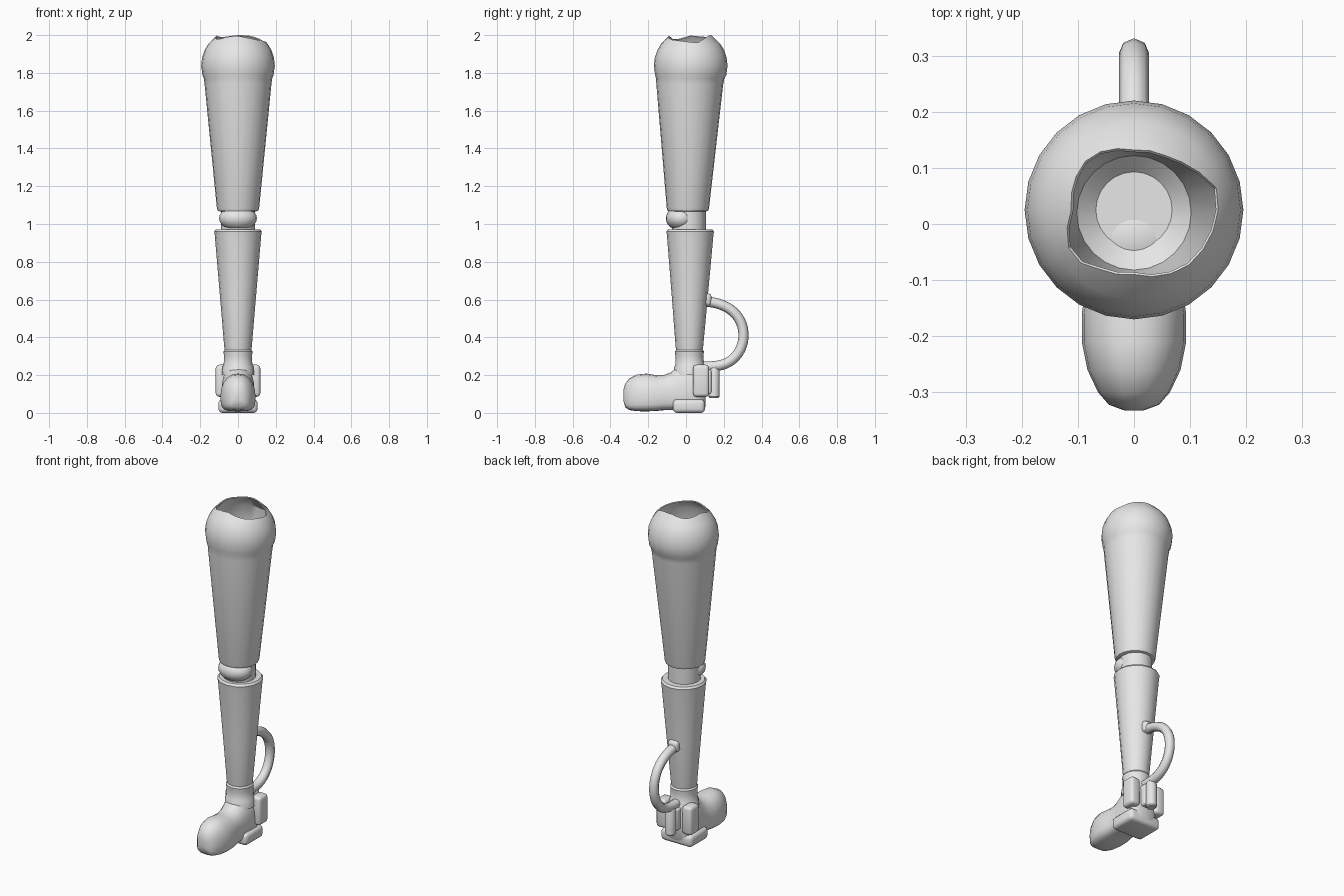
import bpy, bmesh, math
from mathutils import Vector

if "Cube" in bpy.data.objects:
    bpy.data.objects.remove(bpy.data.objects["Cube"])

grey = bpy.data.materials.new("light_grey")
grey.diffuse_color = (0.8, 0.8, 0.8, 1)
grey.use_nodes = True
grey.node_tree.nodes["Principled BSDF"].inputs["Base Color"].default_value = grey.diffuse_color


def finish(obj, angle=35):
    obj.data.materials.clear()
    obj.data.materials.append(grey)
    bpy.ops.object.select_all(action='DESELECT')
    obj.select_set(True)
    bpy.context.view_layer.objects.active = obj
    bpy.ops.object.shade_smooth_by_angle(angle=math.radians(angle))
    return obj


def loft(name, rings, angle=35):
    """Skin a list of equal-length point rings and cap both ends."""
    bm = bmesh.new()
    rows = [[bm.verts.new(p) for p in ring] for ring in rings]
    n = len(rows[0])
    for a, b in zip(rows, rows[1:]):
        for i in range(n):
            j = (i + 1) % n
            bm.faces.new((a[i], a[j], b[j], b[i]))
    bm.faces.new(rows[0][::-1])
    bm.faces.new(rows[-1])
    bmesh.ops.recalc_face_normals(bm, faces=bm.faces)
    mesh = bpy.data.meshes.new(name)
    bm.to_mesh(mesh)
    bm.free()
    obj = bpy.data.objects.new(name, mesh)
    bpy.context.collection.objects.link(obj)
    return finish(obj, angle)


def ring(z, r, cy=0.02, n=16, cx=0.0):
    return [(cx + r * math.cos(math.tau * i / n),
             cy + r * math.sin(math.tau * i / n), z) for i in range(n)]


def rounded_box(name, centre, size, bevel):
    bpy.ops.mesh.primitive_cube_add(size=1, location=centre)
    obj = bpy.context.object
    obj.name = name
    obj.scale = size
    bpy.ops.object.transform_apply(location=False, rotation=False, scale=True)
    mod = obj.modifiers.new("rounding", 'BEVEL')
    mod.width = bevel
    mod.segments = 3
    bpy.ops.object.modifier_apply(modifier=mod.name)
    return finish(obj, 40)


# Thigh: tapered shell, ball-shaped hip end, ragged socket opening
N = 24
BALL_R, BALL_Z, BALL_Y = 0.195, 1.838, 0.025
rim_radii = [(0, .150), (15, .152), (38, .125), (60, .112), (90, .107), (130, .124),
             (180, .112), (217, .140), (240, .122), (270, .115), (313, .138),
             (335, .143), (360, .150)]


def rim_radius(deg):
    for (a, ra), (b, rb) in zip(rim_radii, rim_radii[1:]):
        if a <= deg <= b:
            return ra + (rb - ra) * (deg - a) / (b - a)


def rim(shrink):
    pts = []
    for i in range(N):
        t = math.tau * i / N
        r = rim_radius(math.degrees(t))
        pts.append(((r - shrink) * math.cos(t), BALL_Y + (r - shrink) * math.sin(t),
                    BALL_Z + math.sqrt(BALL_R ** 2 - r ** 2) - shrink))
    return pts


thigh = [ring(1.065, .09, .01, N), ring(1.07, .107, .01, N), ring(1.085, .112, .01, N),
         ring(1.74, .177, .02, N), ring(1.77, .181, .022, N)]
for deg in (-15, 0, 13, 25, 36):
    a = math.radians(deg)
    thigh.append(ring(BALL_Z + BALL_R * math.sin(a), BALL_R * math.cos(a), BALL_Y, N))
thigh += [rim(0), rim(.004), ring(1.92, .165, BALL_Y, N), ring(1.8, .17, BALL_Y, N),
          ring(1.12, .102, .02, N), ring(1.09, .068, .025, N)]
loft("thigh", thigh)

# Knee: plain core with a bulging cap in front
loft("knee_core", [ring(.95, .09, .015), ring(1.08, .09, .015)])
bpy.ops.mesh.primitive_uv_sphere_add(segments=20, ring_count=12, location=(0, -.025, 1.03))
knee = bpy.context.object
knee.name = "knee_cap"
knee.scale = (.1, .082, .066)
finish(knee, 60)

# Shin with bevelled top, ankle cuff below
loft("shin", [ring(.31, .066, .018), ring(.35, .073, .018), ring(.6, .094, .02),
              ring(.94, .123, .022), ring(.96, .126, .022), ring(.972, .117, .022),
              ring(.972, .085, .02)])
loft("ankle_cuff", [ring(.20, .086, .02), ring(.245, .082, .02), ring(.255, .076, .02),
                    ring(.30, .074, .018), ring(.325, .077, .018), ring(.337, .068, .018)])

# Boot: cross-sections from toe to heel (y, half width, bottom, top)
sections = [(-.332, .018, .065, .12), (-.322, .045, .03, .155), (-.30, .064, .015, .182),
            (-.26, .083, .009, .203), (-.21, .093, .008, .208), (-.16, .093, .010, .200),
            (-.12, .087, .014, .200), (-.08, .084, .015, .214), (-.045, .085, .013, .245),
            (.0, .088, .01, .265), (.05, .088, .01, .265), (.085, .08, .012, .25),
            (.102, .055, .03, .22)]
boot = []
for y, w, lo, hi in sections:
    pts = []
    for i in range(20):
        t = math.tau * i / 20
        c, s = math.cos(t), math.sin(t)
        p = .9 if s > 0 else .55
        zc = lo + (hi - lo) * .38
        h = (hi - zc) if s > 0 else (zc - lo)
        pts.append((w * math.copysign(abs(c) ** p, c), y,
                    zc + h * math.copysign(abs(s) ** p, s)))
    boot.append(pts)
loft("boot", boot, 60)
rounded_box("heel_sole", (0, .015, .036), (.208, .17, .072), .022)

# Pods: one on each side of the ankle, one canister behind
for side, label in ((-1, "left"), (1, "right")):
    rounded_box(label + "_pod", (side * .086, .08, .17), (.064, .085, .17), .018)
loft("rear_canister", [ring(.08, .024, .148), ring(.087, .03, .148),
                       ring(.225, .03, .148), ring(.245, .022, .148)])
rounded_box("rear_bracket", (0, .105, .165), (.07, .06, .13), .012)

# Hose looping from calf to ankle
path = [(.09, .59), (.14, .585), (.20, .567), (.25, .535), (.288, .485), (.304, .42),
        (.295, .355), (.265, .302), (.22, .266), (.17, .25), (.09, .245)]
curve = bpy.data.curves.new("hose", 'CURVE')
curve.dimensions = '3D'
curve.bevel_depth = .027
curve.bevel_resolution = 2
curve.use_fill_caps = True
curve.resolution_u = 3
spline = curve.splines.new('BEZIER')
spline.bezier_points.add(len(path) - 1)
for bp, (y, z) in zip(spline.bezier_points, path):
    bp.co = (0, y, z)
    bp.handle_left_type = bp.handle_right_type = 'AUTO'
hose = bpy.data.objects.new("hose", curve)
bpy.context.collection.objects.link(hose)
bpy.ops.object.select_all(action='DESELECT')
hose.select_set(True)
bpy.context.view_layer.objects.active = hose
bpy.ops.object.convert(target='MESH')
finish(bpy.context.object, 60)

# Collar where the hose enters the calf
rounded_box("hose_collar", (0, .11, .6), (.066, .05, .066), .018)
